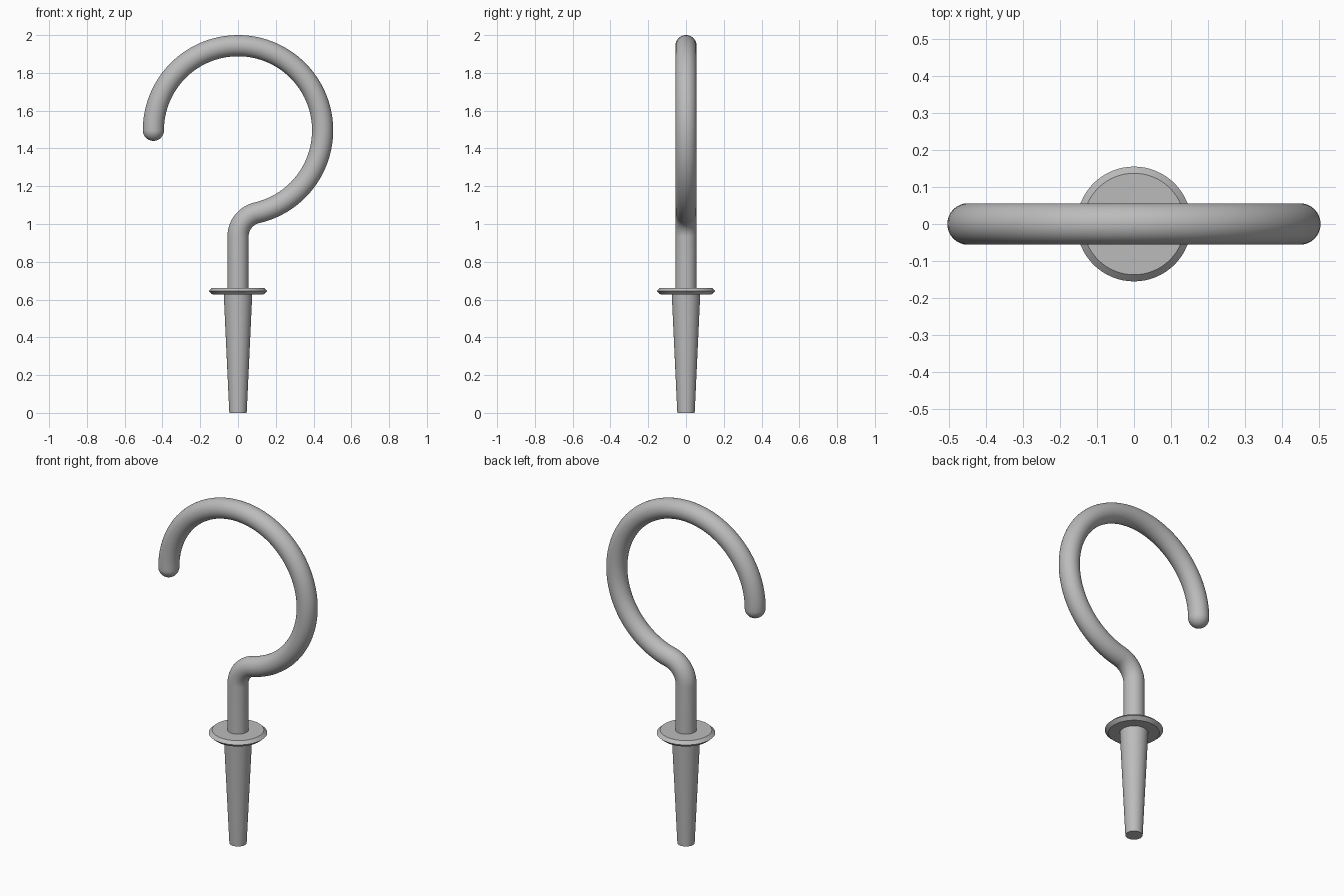
import bpy
import bmesh
from math import sin, cos, pi, hypot, atan2, sqrt
from mathutils import Vector

cube = bpy.data.objects.get("Cube")
if cube:
    bpy.data.objects.remove(cube)

steel = bpy.data.materials.new("grey_steel")
steel.use_nodes = True
steel.diffuse_color = (0.5, 0.5, 0.5, 1)
steel.node_tree.nodes["Principled BSDF"].inputs["Base Color"].default_value = (0.5, 0.5, 0.5, 1)


def skin_rings(name, rings):
    """Join rings of points into a closed, capped surface."""
    bm = bmesh.new()
    loops = [[bm.verts.new(p) for p in ring] for ring in rings]
    n = len(loops[0])
    for a, b in zip(loops, loops[1:]):
        for i in range(n):
            j = (i + 1) % n
            bm.faces.new((a[i], a[j], b[j], b[i]))
    bm.faces.new(loops[0][::-1])
    bm.faces.new(loops[-1])
    bmesh.ops.recalc_face_normals(bm, faces=bm.faces[:])
    mesh = bpy.data.meshes.new(name)
    bm.to_mesh(mesh)
    bm.free()
    mesh.materials.append(steel)
    obj = bpy.data.objects.new(name, mesh)
    bpy.context.collection.objects.link(obj)
    bpy.ops.object.select_all(action="DESELECT")
    obj.select_set(True)
    bpy.context.view_layer.objects.active = obj
    bpy.ops.object.shade_smooth_by_angle(angle=pi / 6)
    return obj


def circle(centre, u, v, radius, n):
    return [centre + radius * (cos(2 * pi * i / n) * u + sin(2 * pi * i / n) * v)
            for i in range(n)]


X, Y, Z = Vector((1, 0, 0)), Vector((0, 1, 0)), Vector((0, 0, 1))


def lathe(name, profile, n=64):
    return skin_rings(name, [circle(Z * z, X, Y, r, n) for r, z in profile])


# Tapered plug and collar
lathe("tapered_plug", [(0.046, 0), (0.076, 0.64)])
lathe("collar", [(0.135, 0.627), (0.155, 0.645), (0.137, 0.662)])

# Bent rod: straight stem, small bend, large open loop, rounded tip
ROD = 0.056
LOOP = 0.448
LOOP_Z = 2 - ROD - LOOP
BEND = 0.129
bend_z = LOOP_Z - sqrt((LOOP + BEND) ** 2 - BEND ** 2)
join = atan2(bend_z - LOOP_Z, BEND)   # where bend and loop are tangent

# Stations hold centre, sideways direction and radius
stations = [(Vector((0, 0, 0.64)), -X, ROD)]


def add_arc(cx, cz, radius, start, end, steps, side):
    for k in range(steps + 1):
        t = start + (end - start) * k / steps
        out = Vector((cos(t), 0, sin(t)))
        stations.append((Vector((cx, 0, cz)) + out * radius, out * side, ROD))


add_arc(BEND, bend_z, BEND, pi, join + pi, 16, 1)
stations.pop()
add_arc(0, LOOP_Z, LOOP, join, pi, 72, -1)
for k in range(1, 11):
    t = k / 10 * pi / 2 * 0.98
    stations.append((Vector((-LOOP, 0, LOOP_Z - ROD * sin(t))), X, ROD * cos(t)))

skin_rings("hook_rod", [circle(c, side, Y, r, 32) for c, side, r in stations])
